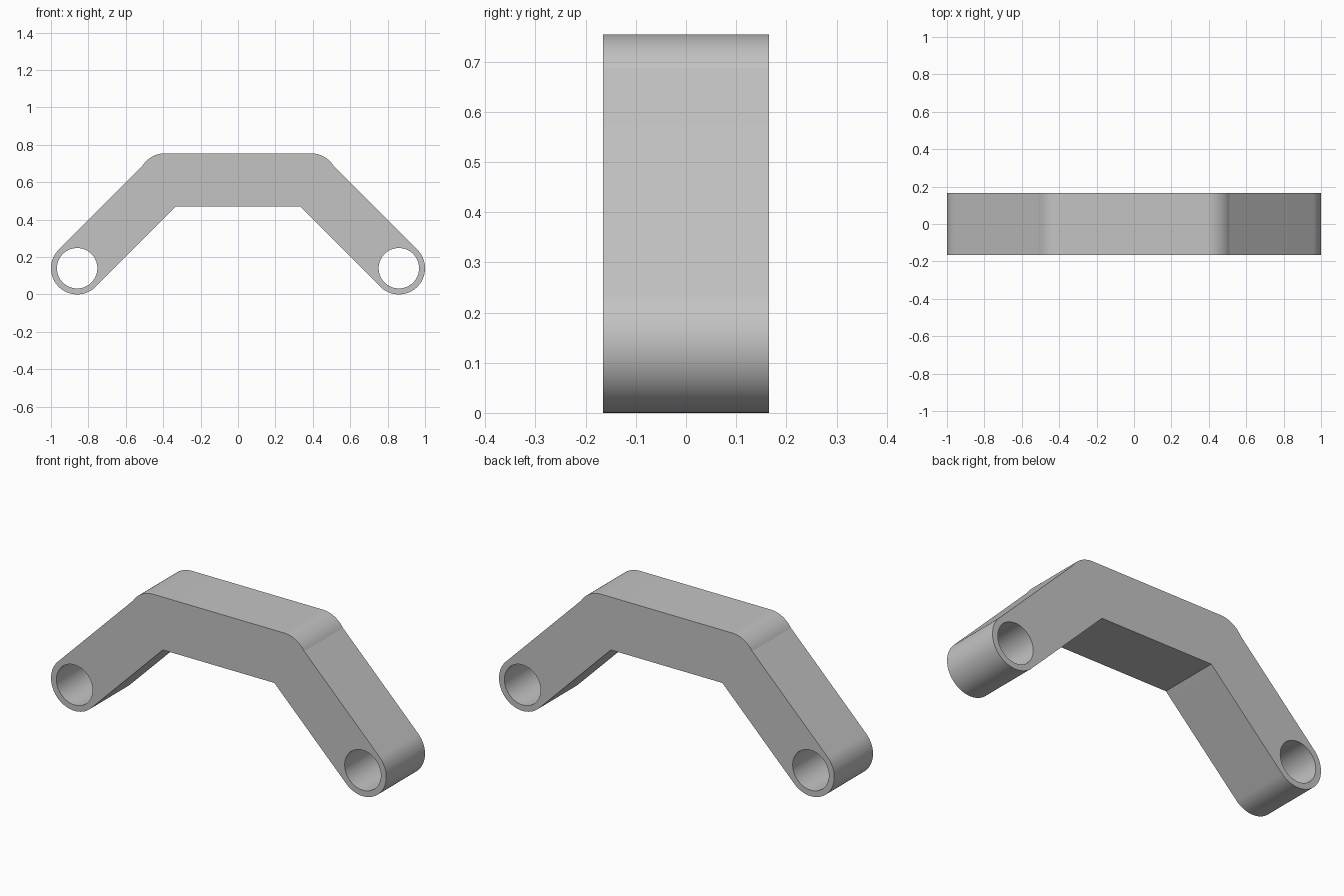
import bpy
import bmesh
from math import cos, sin, radians, sqrt
from mathutils import Matrix

cube = bpy.data.objects.get("Cube")
if cube:
    bpy.data.objects.remove(cube, do_unlink=True)

HALF_DEPTH = 0.165
END_X, END_Z, END_R = 0.86, 0.14, 0.14       # rounded arm ends
BEND_X, BEND_Z, BEND_R = 0.39, 0.612, 0.1425  # rounded shoulders
HOLE_R = 0.108

grey = bpy.data.materials.new("satin grey")
grey.use_nodes = True
colour = (0.55, 0.55, 0.55, 1)
grey.diffuse_color = colour
grey.node_tree.nodes["Principled BSDF"].inputs["Base Color"].default_value = colour


def arc(cx, cz, r, start, end, steps):
    """Points along an arc, angles in degrees."""
    angles = [radians(start + (end - start) * i / steps) for i in range(steps + 1)]
    return [(cx + r * cos(a), cz + r * sin(a)) for a in angles]


def make_object(name, bm):
    bmesh.ops.recalc_face_normals(bm, faces=bm.faces)
    mesh = bpy.data.meshes.new(name)
    bm.to_mesh(mesh)
    bm.free()
    mesh.materials.append(grey)
    obj = bpy.data.objects.new(name, mesh)
    bpy.context.collection.objects.link(obj)
    return obj


# Right half outline: shoulder, sloping arm, round end, inner corner
under_z = BEND_Z - BEND_R
corner_x = END_X + END_Z - END_R * sqrt(2) - under_z
half = arc(BEND_X, BEND_Z, BEND_R, 90, 32, 14)
half += arc(END_X, END_Z, END_R, 45, -135, 48)
half.append((corner_x, under_z))
outline = half + [(-x, z) for x, z in reversed(half)]

# Extrude the outline into the bracket
bm = bmesh.new()
face = bm.faces.new([bm.verts.new((x, -HALF_DEPTH, z)) for x, z in outline])
extruded = bmesh.ops.extrude_face_region(bm, geom=[face], use_keep_orig=True)
moved = [v for v in extruded["geom"] if isinstance(v, bmesh.types.BMVert)]
bmesh.ops.translate(bm, verts=moved, vec=(0, 2 * HALF_DEPTH, 0))
bracket = make_object("angled_bracket", bm)
bpy.context.view_layer.objects.active = bracket
bracket.select_set(True)

# Bore a hole through each end
for side, sign in (("left", 1), ("right", -1)):
    bm = bmesh.new()
    bmesh.ops.create_cone(
        bm, cap_ends=True, segments=72, radius1=HOLE_R, radius2=HOLE_R, depth=1,
        matrix=Matrix.Translation((sign * END_X, 0, END_Z)) @ Matrix.Rotation(radians(90), 4, "X"))
    cutter = make_object(side + "_hole_cutter", bm)
    cutter.hide_render = True
    cut = bracket.modifiers.new(side + "_hole", "BOOLEAN")
    cut.operation = "DIFFERENCE"
    cut.solver = "EXACT"
    cut.object = cutter
    bpy.ops.object.modifier_apply(modifier=cut.name)
    bpy.data.objects.remove(cutter, do_unlink=True)

bpy.ops.object.select_all(action="DESELECT")
bracket.select_set(True)
bpy.ops.object.shade_smooth_by_angle(angle=radians(10))
